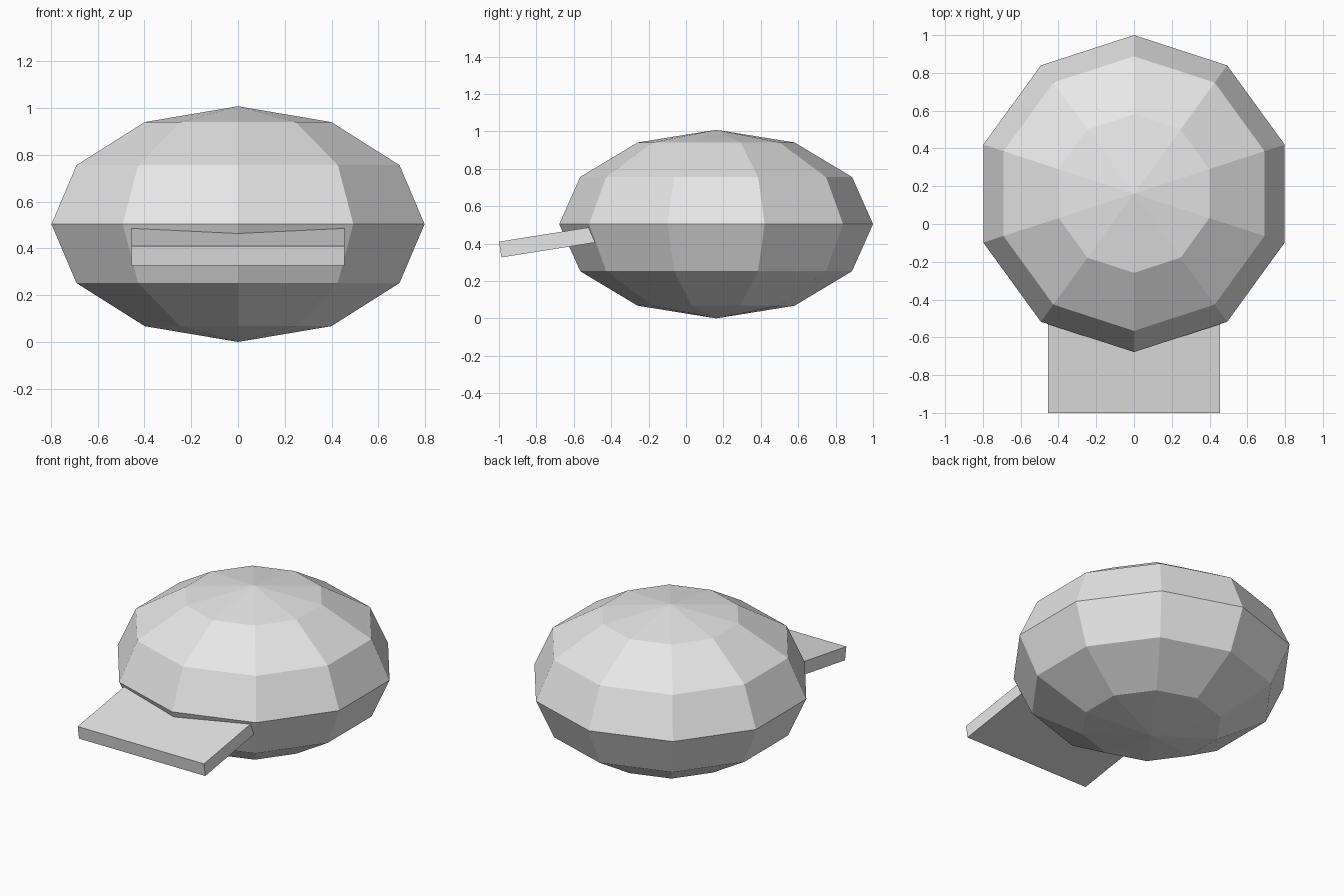
import bpy
import bmesh
import math
from mathutils import Matrix, Vector

if "Cube" in bpy.data.objects:
    bpy.data.objects.remove(bpy.data.objects["Cube"])

grey = bpy.data.materials.new("light_grey")
grey.diffuse_color = (0.8, 0.8, 0.8, 1.0)
grey.use_nodes = True
grey.node_tree.nodes["Principled BSDF"].inputs["Base Color"].default_value = grey.diffuse_color


def finish(name, bm, matrix):
    """Turn a bmesh into a flat-shaded grey object."""
    bm.transform(matrix)
    mesh = bpy.data.meshes.new(name)
    bm.to_mesh(mesh)
    bm.free()
    mesh.materials.append(grey)
    obj = bpy.data.objects.new(name, mesh)
    bpy.context.collection.objects.link(obj)
    return obj


# Faceted, flattened body: ten sides, with corners on the front and back
bm = bmesh.new()
bmesh.ops.create_uvsphere(bm, u_segments=10, v_segments=6, radius=1.0)
finish("body", bm, Matrix.Translation((0, 0.161, 0.504))
       @ Matrix.Diagonal((0.839, 0.839, 0.504, 1)))

# Flat brim, tilted down towards the front, its back end inside the body
LENGTH, WIDTH, THICK = 0.91, 0.91, 0.085
tilt = Matrix.Rotation(math.radians(9), 4, 'X')
bm = bmesh.new()
bmesh.ops.create_cube(bm, size=1.0)
finish("brim", bm, Matrix.Translation((0, -1.0, 0.41)) @ tilt
       @ Matrix.Translation(Vector((0, LENGTH / 2, -THICK / 2)))
       @ Matrix.Diagonal((WIDTH, LENGTH, THICK, 1)))
